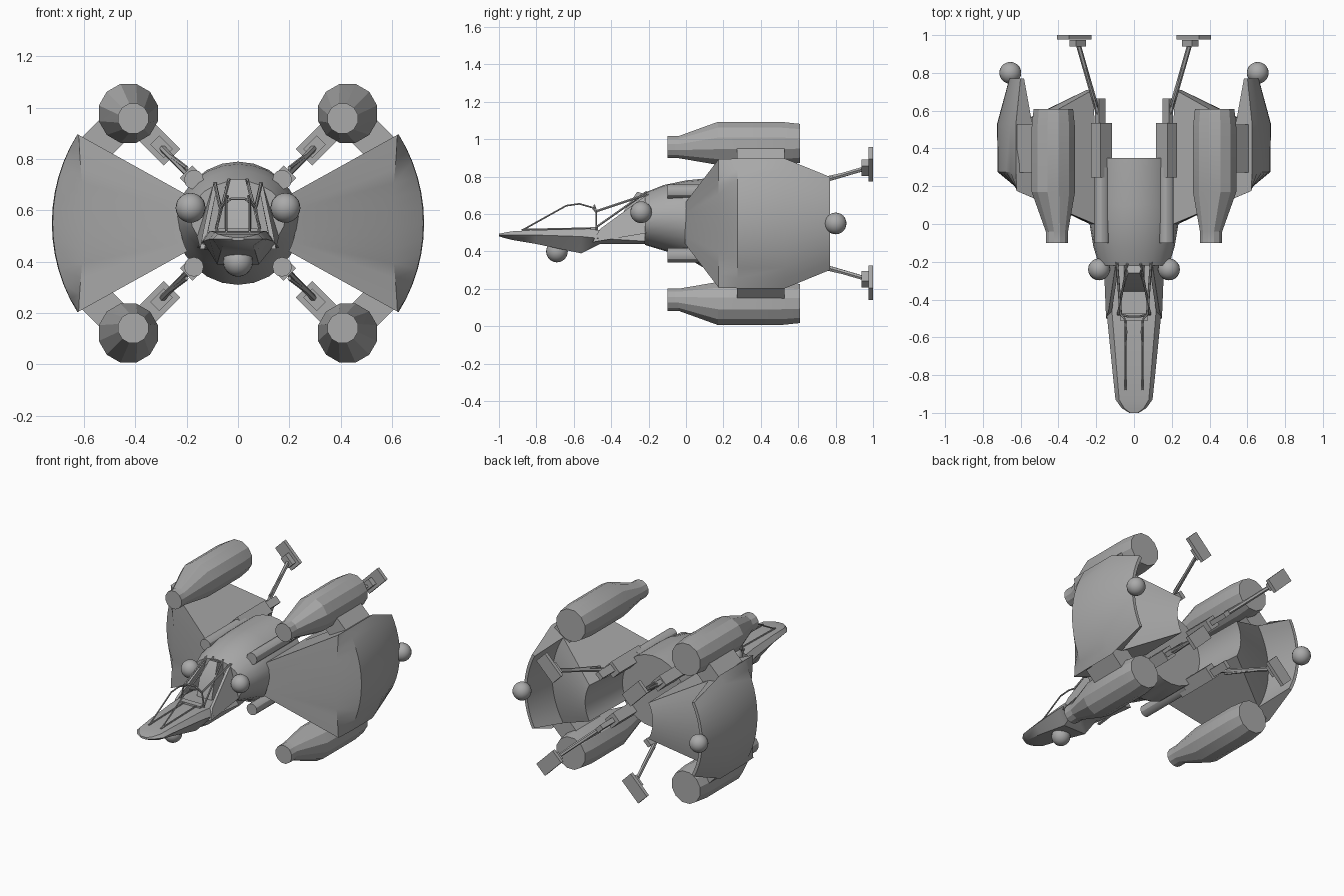
import bpy, bmesh, math
from mathutils import Vector, Matrix

if "Cube" in bpy.data.objects:
    bpy.data.objects.remove(bpy.data.objects["Cube"])

ZC = 0.55                      # height of the main axis
GREY = bpy.data.materials.new("hull_grey")
GREY.diffuse_color = (0.4, 0.4, 0.4, 1)
GREY.use_nodes = True
GREY.node_tree.nodes["Principled BSDF"].inputs["Base Color"].default_value = GREY.diffuse_color


def finish(bm, name, angle=30):
    bmesh.ops.remove_doubles(bm, verts=bm.verts, dist=1e-5)
    bmesh.ops.recalc_face_normals(bm, faces=bm.faces)
    me = bpy.data.meshes.new(name)
    bm.to_mesh(me)
    bm.free()
    me.materials.append(GREY)
    ob = bpy.data.objects.new(name, me)
    bpy.context.collection.objects.link(ob)
    bpy.ops.object.select_all(action='DESELECT')
    ob.select_set(True)
    bpy.context.view_layer.objects.active = ob
    bpy.ops.object.shade_smooth_by_angle(angle=math.radians(angle))
    return ob


def skin(bm, rings, caps=True):
    """Join closed rings of points into a tube."""
    vs = [[bm.verts.new(p) for p in r] for r in rings]
    n = len(vs[0])
    for a, b in zip(vs, vs[1:]):
        for i in range(n):
            bm.faces.new((a[i], a[(i + 1) % n], b[(i + 1) % n], b[i]))
    if caps:
        bm.faces.new(vs[0])
        bm.faces.new(vs[-1])


def loft(name, sections, n=16, angle=30, turn=0.0):
    """Elliptic sections along y: (y, cx, cz, rx, rz)."""
    bm = bmesh.new()
    skin(bm, [[(cx + rx * math.cos(2 * math.pi * i / n + turn), y,
                cz + rz * math.sin(2 * math.pi * i / n + turn)) for i in range(n)]
              for y, cx, cz, rx, rz in sections])
    return finish(bm, name, angle)


def box(name, centre, size, roll=0.0):
    """Box rolled about the y axis (x axis turns toward z)."""
    bm = bmesh.new()
    m = (Matrix.Translation(centre) @ Matrix.Rotation(-roll, 4, 'Y')
         @ Matrix.Diagonal((*size, 1)))
    bmesh.ops.create_cube(bm, size=1, matrix=m)
    return finish(bm, name)


def rod(name, points, r, n=6):
    """Straight rods joining a chain of points."""
    bm = bmesh.new()
    for a, b in zip(points, points[1:]):
        a, b = Vector(a), Vector(b)
        q = (b - a).to_track_quat('Z', 'Y')
        skin(bm, [[p + q @ Vector((r * math.cos(2 * math.pi * i / n),
                                   r * math.sin(2 * math.pi * i / n), 0))
                   for i in range(n)] for p in (a, b)])
    return finish(bm, name)


def ball(name, centre, r):
    bm = bmesh.new()
    bmesh.ops.create_uvsphere(bm, u_segments=20, v_segments=12, radius=r,
                              matrix=Matrix.Translation(centre))
    return finish(bm, name, 40)


# main hull barrel
loft("hull", [(-0.22, 0, .575, .185, .14), (-0.12, 0, .58, .215, .175),
              (0.0, 0, .575, .235, .205), (0.1, 0, .55, .24, .24),
              (0.35, 0, .55, .24, .24)], 24)

# nose tray: (y, half width, bottom, rim, deck)
bm = bmesh.new()
rings = []
for y, w, zb, zr, zt in [(-1, .025, .482, .488, .495), (-.975, .065, .473, .488, .50),
                         (-.93, .098, .462, .488, .508), (-.80, .112, .44, .488, .515),
                         (-.56, .136, .39, .48, .52), (-.46, .146, .44, .47, .515),
                         (-.22, .16, .44, .455, .50)]:
    rings.append([(-w, y, zr), (-w * .6, y, zb), (w * .6, y, zb), (w, y, zr),
                  (w * .8, y, zt), (-w * .8, y, zt)])
skin(bm, rings)
finish(bm, "nose_tray", 35)

# raked wedge behind the cockpit opening and seat inside it
bm = bmesh.new()
skin(bm, [[(s * .055, -.36, .50), (s * .055, -.33, .62), (s * .03, -.26, .72),
           (s * .05, -.20, .70), (s * .055, -.20, .50)] for s in (-1, 1)])
finish(bm, "seat")
box("cockpit_sill", (0, -.49, .515), (.15, .04, .03))

for s in (-1, 1):
    # cockpit side walls
    bm = bmesh.new()
    skin(bm, [[(s * (.148 + d), -.50, .45), (s * (.135 + d), -.46, .52),
               (s * (.095 + d), -.20, .71), (s * (.16 + d), -.20, .50)]
              for d in (0, -.018)])
    finish(bm, "cockpit_side_wall")
    # canopy frame
    rod("canopy_rail", [(s * .045, -.87, .517), (s * .045, -.64, .645), (s * .04, -.57, .655),
                        (s * .05, -.50, .635), (s * .07, -.48, .61), (s * .085, -.48, .51)], .005)
    rod("canopy_brace", [(s * .07, -.48, .615), (s * .09, -.21, .705)], .007)
    rod("canopy_inner_brace", [(s * .085, -.48, .53), (s * .035, -.21, .72)], .006)
    rod("deck_rail", [(s * .045, -.88, .517), (s * .045, -.50, .525)], .005)
    # sensor balls
    ball("cheek_ball", (s * .185, -.24, .61), .058)
    ball("wing_tail_ball", (s * .655, .80, .55), .058)
rod("canopy_arch", [(-.07, -.48, .61), (-.03, -.49, .645), (.03, -.49, .645), (.07, -.48, .61)], .006)
ball("chin_ball", (0, -.69, .40), .058)

# wings: a swept wedge profile of (edge radius, mid radius, y, half angle)
PROFILE = [(.225, .225, -.005, 29), (.71, .60, .175, 29), (.715, .722, .275, 29),
           (.715, .725, .53, 29), (.65, .66, .77, 22.5), (.63, .64, .77, 22.5),
           (.61, .62, .53, 28), (.25, .25, .71, 29), (.225, .225, .35, 29)]
SEG = 12
for s in (-1, 1):
    bm = bmesh.new()
    rings = []
    for k in range(SEG + 1):
        t = 2 * k / SEG - 1
        ring = []
        for re, rm, y, ha in PROFILE:
            r = rm + (re - rm) * t * t
            a = math.radians(ha) * t
            ring.append((s * r * math.cos(a), y, ZC + r * math.sin(a)))
        rings.append(ring)
    skin(bm, rings)
    finish(bm, "wing", 25)

# four repeated sets: engine, pylon, arm and tail paddle
for sx in (-1, 1):
    for sz in (-1, 1):
        def P(x, y, dz):
            return (sx * x, y, ZC + sz * dz)
        roll = math.radians(45) * sx * sz
        big, small = P(.427, 0, .428), P(.408, 0, .408)
        loft("engine", [(-.10, small[0], small[2], .061, .061),
                        (-.04, small[0], small[2], .061, .061),
                        (.17, big[0], big[2], .119, .119),
                        (.51, big[0], big[2], .119, .119),
                        (.61, big[0], big[2], .108, .108)], 12, 20, math.radians(15))
        box("engine_pylon", P(.505, .40, .345), (.13, .255, .20), roll)
        loft("arm_barrel", [(-.10, sx * .172, ZC + sz * .17, .038, .038),
                            (.30, sx * .172, ZC + sz * .17, .038, .038)], 12)
        box("arm_housing", P(.172, .39, .17), (.085, .29, .07), roll)
        box("arm_block", P(.178, .595, .177), (.05, .14, .03), roll)
        rod("tail_strut", [P(.18, .55, .175), P(.295, .95, .292)], .013)
        rod("tail_thin_strut", [P(.20, .62, .215), P(.262, .83, .262)], .008)
        box("paddle_neck", P(.298, .957, .298), (.075, .035, .05), roll)
        box("tail_paddle", P(.317, .988, .317), (.17, .024, .09), roll)
